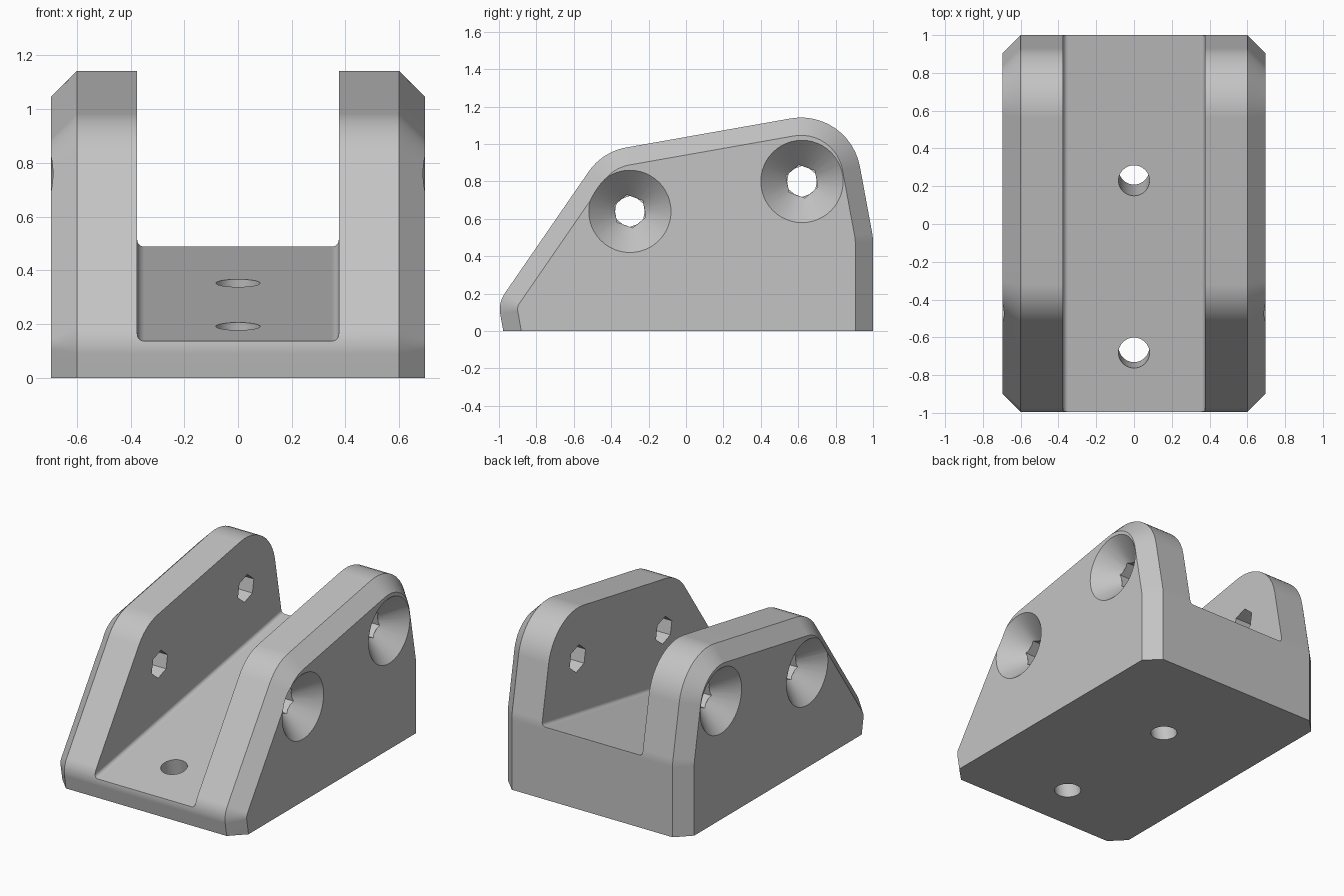
import bpy
import bmesh
from math import radians, sin, cos, tan, pi
from mathutils import Vector
from mathutils.geometry import intersect_line_line_2d, intersect_line_line

if "Cube" in bpy.data.objects:
    bpy.data.objects.remove(bpy.data.objects["Cube"], do_unlink=True)

TILT = radians(10)
HALF_WIDTH, CHAMFER = 0.695, 0.095
WALL_IN = 0.375

grey = bpy.data.materials.new("plain grey")
grey.use_nodes = True
grey.diffuse_color = (0.55, 0.55, 0.55, 1)
grey.node_tree.nodes["Principled BSDF"].inputs["Base Color"].default_value = grey.diffuse_color


def loft(name, rings):
    """Closed solid through rings with equal point counts."""
    bm = bmesh.new()
    loops = [[bm.verts.new(p) for p in ring] for ring in rings]
    for a, b in zip(loops, loops[1:]):
        for i in range(len(a)):
            j = (i + 1) % len(a)
            bm.faces.new((a[i], a[j], b[j], b[i]))
    bm.faces.new(loops[0])
    bm.faces.new(loops[-1])
    bmesh.ops.recalc_face_normals(bm, faces=bm.faces)
    mesh = bpy.data.meshes.new(name)
    bm.to_mesh(mesh)
    bm.free()
    mesh.materials.append(grey)
    obj = bpy.data.objects.new(name, mesh)
    bpy.context.collection.objects.link(obj)
    return obj


def fillet(corners, radii, steps=12):
    """Round the corners of a polygon; radius 0 keeps a corner sharp."""
    out = []
    for i, (c, r) in enumerate(zip(corners, radii)):
        if r == 0:
            out.append(c)
            continue
        u = (corners[i - 1] - c).normalized()
        v = (corners[(i + 1) % len(corners)] - c).normalized()
        half = u.angle(v) / 2
        centre = c + (u + v).normalized() * (r / sin(half))
        a = c + u * (r / tan(half)) - centre
        b = c + v * (r / tan(half)) - centre
        sweep = pi - 2 * half
        for k in range(steps + 1):
            t = k / steps
            out.append(centre + (a * sin((1 - t) * sweep) + b * sin(t * sweep)) / sin(sweep))
    return out


def inset(corners, amount):
    """Move every edge inward except the closing bottom edge."""
    n = len(corners)
    lines = []
    for i, p in enumerate(corners):
        q = corners[(i + 1) % n]
        d = (q - p).normalized()
        shift = Vector((d.y, -d.x)) * (0 if i == n - 1 else amount)
        lines.append((p + shift, q + shift))
    result = []
    for i in range(n):
        (a, b), (c, d) = lines[i - 1], lines[i]
        hit = intersect_line_line(a.to_3d(), b.to_3d(), c.to_3d(), d.to_3d())[0]
        result.append(hit.to_2d())
    return result


def circle(r, count, start=0.0):
    return [(r * cos(start + 2 * pi * i / count), r * sin(start + 2 * pi * i / count))
            for i in range(count)]


# Body: side profile lofted across x, chamfered on both outer sides
corners = [Vector(p) for p in ((-0.977, 0), (-1.004, 0.151), (-0.447, 0.959),
                               (0.872, 1.192), (1.0, 0.5), (1.0, 0))]
radii = [0, 0.15, 0.31, 0.32, 0.3, 0]
outer = fillet(corners, radii)
inner = fillet(inset(corners, CHAMFER), [max(r - CHAMFER, 0) for r in radii])
stations = [(-HALF_WIDTH, inner), (CHAMFER - HALF_WIDTH, outer),
            (HALF_WIDTH - CHAMFER, outer), (HALF_WIDTH, inner)]
body = loft("bracket_body", [[(x, p.x, p.y) for p in prof] for x, prof in stations])

cutters = []

# Sloping channel with small rounded floor corners
along = Vector((0, cos(TILT), sin(TILT)))
up = Vector((0, -sin(TILT), cos(TILT)))
floor = Vector((0, 0, 0.312))
section = fillet([Vector(p) for p in ((-WALL_IN, 2), (-WALL_IN, 0), (WALL_IN, 0), (WALL_IN, 2))],
                 [0, 0.025, 0.025, 0], 6)
cutters.append(loft("channel_cutter", [
    [floor + along * s + up * p.y + Vector((p.x, 0, 0)) for p in section] for s in (-2, 2)]))

# Round floor holes, square to the sloping floor
for y in (-0.682, 0.23):
    base = floor + along * (y / cos(TILT))
    cutters.append(loft("floor_hole_cutter", [
        [base + along * b + up * s + Vector((a, 0, 0)) for a, b in circle(0.082, 40)]
        for s in (-0.7, 0.2)]))

# Countersunk cones outside and hexagonal holes through each wall
for side in (-1, 1):
    for y, z in ((-0.3, 0.64), (0.62, 0.80)):
        def ring(x, pts):
            return [(side * x, y + a, z + b) for a, b in pts]
        hexagon = circle(0.09, 6, pi / 2 + side * TILT)
        cutters.append(loft("countersink_cutter", [
            ring(0.735, circle(0.26, 48)), ring(0.555, circle(0.08, 48))]))
        cutters.append(loft("hex_hole_cutter", [ring(0.3, hexagon), ring(0.6, hexagon)]))

# Cut, then shade smooth with crisp edges
bpy.context.view_layer.objects.active = body
body.select_set(True)
for cutter in cutters:
    mod = body.modifiers.new("cut", "BOOLEAN")
    mod.operation = "DIFFERENCE"
    mod.solver = "EXACT"
    mod.object = cutter
    bpy.ops.object.modifier_apply(modifier=mod.name)
    bpy.data.objects.remove(cutter, do_unlink=True)
bpy.ops.object.shade_smooth_by_angle(angle=radians(30))
weighted = body.modifiers.new("even_shading", "WEIGHTED_NORMAL")
weighted.keep_sharp = True
